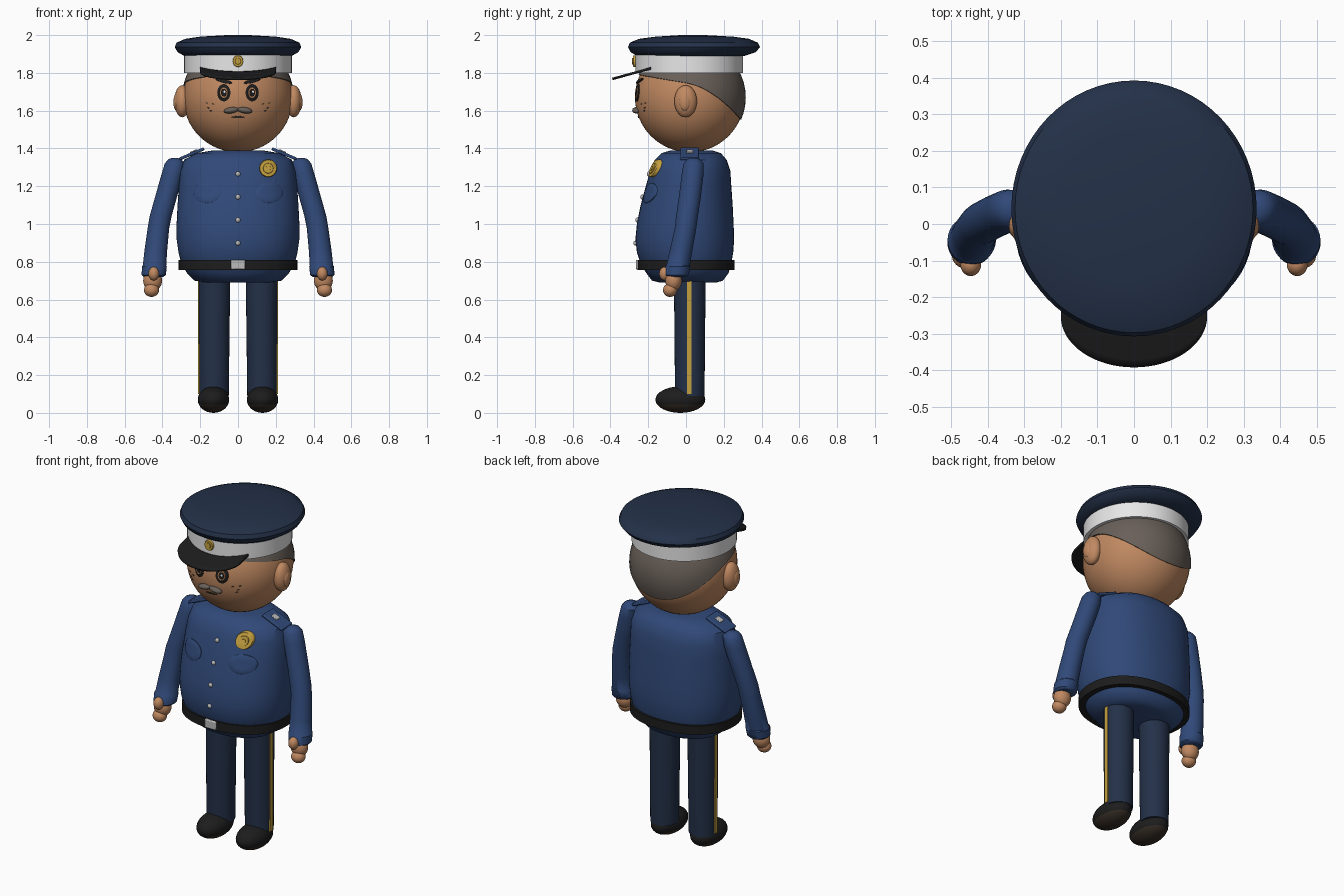
import bpy, bmesh, math
from mathutils import Matrix, Vector, Euler

cube = bpy.data.objects.get("Cube")
if cube:
    bpy.data.objects.remove(cube, do_unlink=True)


def material(name, r, g, b):
    m = bpy.data.materials.new(name)
    m.use_nodes = True
    m.diffuse_color = (r, g, b, 1)
    m.node_tree.nodes["Principled BSDF"].inputs["Base Color"].default_value = (r, g, b, 1)
    return m


SKIN = material("skin", .53, .25, .12)
BLUE = material("jacket blue", .03, .067, .19)
NAVY = material("navy", .017, .03, .065)
BLACK = material("black", .012, .012, .012)
WHITE = material("white", .8, .8, .8)
GOLD = material("gold", .55, .35, .05)
SILVER = material("silver", .5, .5, .5)
GREY = material("hair grey", .14, .115, .098)
BROWN = material("dark brown", .035, .025, .018)
made = []


def finish(name, bm, *mats):
    bmesh.ops.recalc_face_normals(bm, faces=bm.faces)
    me = bpy.data.meshes.new(name)
    bm.to_mesh(me)
    bm.free()
    for m in mats:
        me.materials.append(m)
    ob = bpy.data.objects.new(name, me)
    bpy.context.collection.objects.link(ob)
    made.append(ob)
    return ob


def skin_rings(bm, rings, closed=True):
    """Bridge successive rings of coordinates with quads."""
    vs = [[bm.verts.new(p) for p in r] for r in rings]
    n = len(vs[0])
    for a, b in zip(vs, vs[1:]):
        for i in range(n if closed else n - 1):
            j = (i + 1) % n
            bm.faces.new((a[i], a[j], b[j], b[i]))
    return vs


def loft(name, rows, mat, power=2.0, n=48):
    """Stack horizontal superellipses given as (z, cx, cy, rx, ry)."""
    bm = bmesh.new()
    rings = []
    for z, cx, cy, rx, ry in rows:
        ring = []
        for i in range(n):
            c, s = math.cos(math.tau * i / n), math.sin(math.tau * i / n)
            k = (abs(c) ** power + abs(s) ** power) ** (-1 / power)
            ring.append((cx + rx * c * k, cy + ry * s * k, z))
        rings.append(ring)
    vs = skin_rings(bm, rings)
    bm.faces.new(vs[0])
    bm.faces.new(vs[-1])
    return finish(name, bm, mat)


def ellipsoid(name, loc, radii, *mats, tilt=0, seg=32):
    bm = bmesh.new()
    mat = Matrix.LocRotScale(Vector(loc), Euler((0, tilt, 0)), Vector(radii))
    bmesh.ops.create_uvsphere(bm, u_segments=seg, v_segments=seg // 2, radius=1, matrix=mat)
    return finish(name, bm, *mats)


def box(name, loc, size, mat, tilt=0, bevel=0.0):
    bm = bmesh.new()
    m = Matrix.LocRotScale(Vector(loc), Euler((0, tilt, 0)), Vector(size))
    bmesh.ops.create_cube(bm, size=1, matrix=m)
    ob = finish(name, bm, mat)
    if bevel:
        mod = ob.modifiers.new("bevel", "BEVEL")
        mod.width, mod.segments = bevel, 2
    return ob


def patch(name, front, x, z, rx, rz, lift, mat, tilt=0, n=24):
    """Thin oval plate that follows a front surface y = front(x, z)."""
    bm = bmesh.new()
    ct, st = math.cos(tilt), math.sin(tilt)
    rings = []
    for f, h in ((.05, lift), (.5, lift), (.93, lift), (1, lift * .6), (1, -.004)):
        ring = []
        for i in range(n):
            u, v = f * rx * math.cos(math.tau * i / n), f * rz * math.sin(math.tau * i / n)
            px, pz = x + u * ct - v * st, z + u * st + v * ct
            ring.append((px, front(px, pz) - h, pz))
        rings.append(ring)
    vs = skin_rings(bm, rings)
    bm.faces.new(vs[0])
    return finish(name, bm, mat)


# Torso, from (z, half width, front y, back y)
TORSO = [(.69, .17, -.14, .16), (.70, .23, -.18, .195), (.74, .27, -.21, .225),
         (.79, .30, -.24, .24), (.85, .315, -.26, .25), (.92, .325, -.268, .255),
         (1.0, .325, -.26, .252), (1.1, .32, -.24, .247), (1.2, .313, -.213, .24),
         (1.28, .305, -.19, .235), (1.34, .285, -.165, .215), (1.375, .22, -.13, .185),
         (1.39, .13, -.08, .14)]
POWER = 2.2
loft("torso", [(z, 0, (f + b) / 2, w, (b - f) / 2) for z, w, f, b in TORSO], BLUE, POWER, 64)


def torso_front(x, z):
    for a, b in zip(TORSO, TORSO[1:]):
        if a[0] <= z <= b[0]:
            t = (z - a[0]) / (b[0] - a[0])
            w, f, k = (a[i] + t * (b[i] - a[i]) for i in (1, 2, 3))
            return (f + k) / 2 - (k - f) / 2 * (1 - abs(x / w) ** POWER) ** (1 / POWER)


# Belt, buckle, buttons and badge
loft("belt", [(z, 0, 0, .314, .256) for z in (.757, .81)], BLACK, POWER, 64)
box("belt_buckle", (0, -.255, .785), (.075, .02, .05), SILVER, bevel=.005)
for i in range(4):
    z = 1.265 - i * .122
    ellipsoid("button", (0, torso_front(0, z) - .003, z), (.013, .01, .013), SILVER, seg=16)
patch("chest_badge", torso_front, .16, 1.295, .047, .047, .018, GOLD)
patch("badge_rim", torso_front, .16, 1.295, .028, .028, .023, GOLD)
patch("badge_centre", torso_front, .16, 1.295, .015, .013, .027, GOLD)

# Head and hair
HC, HR = Vector((0, .02, 1.67)), .29
ellipsoid("head", HC, (HR, HR, HR), SKIN, seg=64)


def head_front(x, z):
    return HC.y - math.sqrt(HR ** 2 - x ** 2 - (z - HC.z) ** 2)


def hair_point(phi, theta):
    d = Vector((math.sin(theta) * math.cos(phi), math.sin(theta) * math.sin(phi), math.cos(theta)))
    return HC + d * HR * 1.022


columns = []
for i in range(64):
    phi, end = math.tau * i / 64, .3
    while True:
        p = hair_point(phi, end)
        if p.z < 1.748 - .17 * p.y - 1.7 * max(p.y, 0) ** 2:
            break
        end += .005
    col = [hair_point(phi, .1 + (end - .1) * k / 14) for k in range(15)]
    columns.append(col + [HC + (col[-1] - HC) * .97])
bm = bmesh.new()
skin_rings(bm, list(zip(*columns)))
finish("hair", bm, GREY)

# Face
for s in (1, -1):
    patch("eye_outline", head_front, s * .075, 1.695, .035, .046, .004, BLACK)
    patch("eye_iris", head_front, s * .075, 1.695, .022, .03, .006, SKIN)
    patch("eye_pupil", head_front, s * .075, 1.695, .015, .021, .008, BLACK)
    patch("eye_glint", head_front, s * .075 + .004, 1.70, .006, .007, .0095, WHITE)
    patch("eyebrow", head_front, s * .075, 1.757, .045, .010, .008, BLACK, tilt=s * .25)
    ellipsoid("moustache", (s * .036, -.263, 1.602), (.04, .022, .016), GREY, tilt=s * .15, seg=24)
    for dx, dz in ((.13, 1.635), (.155, 1.615), (.165, 1.64), (.145, 1.60)):
        patch("freckle", head_front, s * dx, dz, .007, .003, .002, BROWN, tilt=s * .3, n=10)
    ellipsoid("ear", (s * .295, -.002, 1.65), (.042, .06, .085), SKIN)
    ellipsoid("inner_ear", (s * .326, -.006, 1.645), (.016, .03, .045), SKIN, seg=24)
patch("mouth", head_front, 0, 1.566, .035, .005, .004, BROWN)

# Cap
BAND = (0, .017, .285, .285)
loft("cap_band", [(z, *BAND) for z in (1.80, 1.81, 1.90)], WHITE, n=64)
CROWN = [(1.89, .285, -.26, .31), (1.91, .32, -.293, .37), (1.937, .335, -.307, .392),
         (1.96, .325, -.297, .38), (1.98, .28, -.25, .335), (1.992, .2, -.16, .25),
         (2.0, .06, -.03, .1)]
loft("cap_crown", [(z, 0, (f + b) / 2, w, (b - f) / 2) for z, w, f, b in CROWN], NAVY, n=64)


def band_front(x, z):
    return BAND[1] - math.sqrt(BAND[2] ** 2 - x ** 2)


patch("cap_emblem", band_front, 0, 1.862, .028, .031, .012, GOLD)
patch("emblem_centre", band_front, 0, 1.862, .016, .018, .017, GOLD)

rows = [[] for _ in range(7)]
for i in range(33):
    c = math.cos(math.pi * i / 32)
    x = .2 * c
    inner, outer = band_front(x, 0) + .012, -.25 - .14 * math.sqrt(max(0, 1 - c * c))
    for k, row in enumerate(rows):
        y = inner + (outer - inner) * k / 6
        row.append((x, y, 1.768 + (y + .39) * .275))
bm = bmesh.new()
skin_rings(bm, rows, closed=False)
visor = finish("cap_visor", bm, BLACK)
mod = visor.modifiers.new("thickness", "SOLIDIFY")
mod.thickness, mod.offset = .013, 0

# Mirrored limbs and uniform details
ARM = [(1.35, .335, .04, .015), (1.342, .335, .04, .035), (1.32, .335, .04, .053),
       (1.27, .345, .036, .058), (1.14, .382, .02, .058), (1.04, .41, .005, .058),
       (.98, .421, -.002, .057), (.86, .435, -.026, .06), (.78, .442, -.042, .062),
       (.775, .443, -.043, .066), (.73, .446, -.05, .064), (.72, .447, -.05, .052)]
for s in (1, -1):
    side = "left_" if s > 0 else "right_"
    loft(side + "arm", [(z, s * x, y, r, r) for z, x, y, r in ARM], BLUE, n=32)
    ellipsoid(side + "palm", (s * .452, -.066, .70), (.05, .044, .055), SKIN)
    ellipsoid(side + "fingers", (s * .458, -.084, .65), (.04, .038, .036), SKIN)
    ellipsoid(side + "thumb", (s * .446, -.112, .737), (.028, .03, .036), SKIN)
    patch(side + "pocket", torso_front, s * .165, 1.165, .073, .053, .007, BLUE, n=40)
    box(side + "epaulette", (s * .245, .02, 1.371), (.142, .1, .016), BLUE, s * .4, .005)
    box(side + "epaulette_pin", (s * .235, .02, 1.384), (.04, .035, .01), SILVER, s * .4, .003)
    loft(side + "leg", [(.09, s * .127, .02, .078, .078), (.4, s * .126, .02, .081, .081),
                        (.74, s * .125, .02, .084, .084)], NAVY, n=32)
    box(side + "trouser_stripe", (s * .203, .016, .4), (.016, .024, .6), GOLD)
    shoe = ellipsoid(side + "shoe", (s * .13, -.03, .07), (.083, .132, .07), BLACK, BROWN)
    for face in shoe.data.polygons:
        face.material_index = int(face.center.z < .045)

# Smooth shading with kept creases
bpy.ops.object.select_all(action="DESELECT")
for ob in made:
    ob.select_set(True)
bpy.context.view_layer.objects.active = made[0]
bpy.ops.object.shade_smooth_by_angle(angle=math.radians(40))
